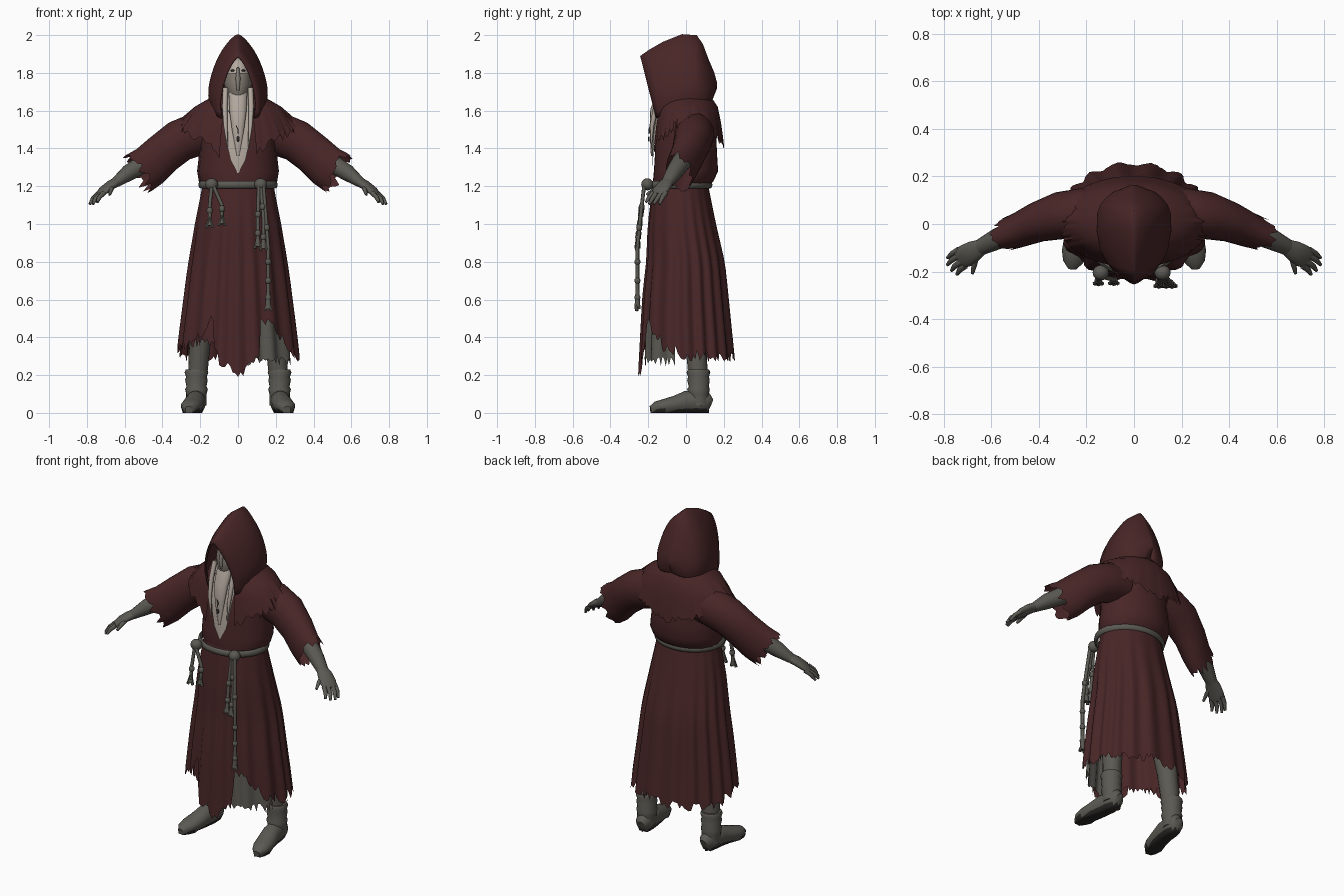
import bpy, bmesh, math, random
from mathutils import Vector

if "Cube" in bpy.data.objects:
    bpy.data.objects.remove(bpy.data.objects["Cube"])

random.seed(4)


def material(name, rgb):
    m = bpy.data.materials.new(name)
    m.diffuse_color = (*rgb, 1)
    m.use_nodes = True
    m.node_tree.nodes["Principled BSDF"].inputs["Base Color"].default_value = m.diffuse_color
    return m


RED = material("dark red cloth", (0.066, 0.019, 0.020))
GREY = material("worn grey", (0.105, 0.100, 0.085))
PALE = material("pale hair and skin", (0.46, 0.40, 0.35))
MASK = material("mask cloth", (0.23, 0.20, 0.17))
DARK = material("dark leather", (0.025, 0.022, 0.020))


def interp(table, x):
    """Linear lookup in rows of (key, value, value...), keys rising."""
    if x <= table[0][0]:
        return table[0][1:]
    for a, b in zip(table, table[1:]):
        if x <= b[0]:
            f = (x - a[0]) / (b[0] - a[0])
            return [p + (q - p) * f for p, q in zip(a[1:], b[1:])]
    return table[-1][1:]


def finish(name, bm, mat, angle=50):
    bmesh.ops.recalc_face_normals(bm, faces=bm.faces)
    me = bpy.data.meshes.new(name)
    bm.to_mesh(me)
    bm.free()
    ob = bpy.data.objects.new(name, me)
    bpy.context.collection.objects.link(ob)
    me.materials.append(mat)
    bpy.ops.object.select_all(action='DESELECT')
    ob.select_set(True)
    bpy.context.view_layer.objects.active = ob
    bpy.ops.object.shade_smooth_by_angle(angle=math.radians(angle))
    return ob


def grid(name, rows, mat, closed=True, caps=False, sx=1):
    """Skin a list of point rows."""
    bm = bmesh.new()
    vs = [[bm.verts.new((p[0] * sx, p[1], p[2])) for p in r] for r in rows]
    n = len(rows[0])
    for a, b in zip(vs, vs[1:]):
        for i in range(n if closed else n - 1):
            j = (i + 1) % n
            bm.faces.new((a[i], a[j], b[j], b[i]))
    if caps:
        bm.faces.new(vs[0])
        bm.faces.new(vs[-1])
    return finish(name, bm, mat)


def tube(name, pts, radii, mat, ref=(0, 0, 1), n=12, caps=True, sx=1, ragged=0):
    """Tube along a path; each radius is one number or (along ref, across)."""
    pts = [Vector(p) for p in pts]
    rows = []
    for k, p in enumerate(pts):
        t = (pts[min(k + 1, len(pts) - 1)] - pts[max(k - 1, 0)]).normalized()
        e1 = Vector(ref)
        e1 = (e1 - e1.dot(t) * t).normalized()
        e2 = t.cross(e1)
        a, b = radii[k] if isinstance(radii[k], tuple) else (radii[k], radii[k])
        row = []
        for i in range(n):
            w = math.tau * i / n
            jag = random.uniform(-1, 1) * ragged if k == len(pts) - 1 else 0
            row.append(p + e1 * a * math.cos(w) + e2 * b * math.sin(w) + t * jag)
        rows.append(row)
    return grid(name, rows, mat, caps=caps, sx=sx)


def ball(name, loc, size, mat, seg=16):
    bm = bmesh.new()
    bmesh.ops.create_uvsphere(bm, u_segments=seg, v_segments=seg * 3 // 4, radius=1)
    for v in bm.verts:
        v.co = Vector([c * s + l for c, s, l in zip(v.co, size, loc)])
    return finish(name, bm, mat)


# Skirt: pleated cone with a ragged hem and two front slits
SKIRT = [(0.2, 0.01, 0.325, 0.255), (0.4, 0.005, 0.305, 0.24), (0.6, 0, 0.28, 0.225),
         (0.8, 0, 0.255, 0.205), (1.0, -0.02, 0.225, 0.18), (1.22, -0.03, 0.185, 0.145)]
HEM = [(-180, .30), (-120, .29), (-90, .33), (-65, .36), (-35, .42), (-29, .54), (-25, .36),
       (-18, .28), (0, .21), (15, .25), (20, .30), (25, .47), (35, .47), (45, .42),
       (60, .35), (90, .30), (180, .30)]


def skirt_point(deg, z, scale=1.0):
    cy, rx, ry = interp(SKIRT, z)
    w = math.radians(deg)
    drop = min(1, (1.22 - z) / 0.5)
    s = scale * (1 + 0.035 * drop * math.cos(17 * w + 1.5 * math.sin(3 * w)))
    return (rx * s * math.sin(w), cy - ry * s * math.cos(w), z)


def skirt_rows(degs, hem, jag, scale=1.0, top=1.22, steps=12):
    hems = [hem(d) + random.uniform(-jag, jag) for d in degs]
    return [[skirt_point(d, top + (h - top) * k / steps, scale) for d, h in zip(degs, hems)]
            for k in range(steps + 1)]


ring = [-180 + 2.5 * i for i in range(144)]
grid("skirt", skirt_rows(ring, lambda d: interp(HEM, d)[0], 0.03), RED)
grid("grey_underskirt", skirt_rows([8 + 2.5 * i for i in range(27)],
     lambda d: 0.27, 0.025, 0.92, 0.9), GREY, closed=False)
grid("red_underskirt", skirt_rows([-72 + 2.5 * i for i in range(24)],
     lambda d: 0.37, 0.025, 0.92, 0.9), RED, closed=False)

# Torso, bulging over the belt
TORSO = [(1.19, -.03, .18, .14), (1.225, -.015, .205, .16), (1.28, 0, .214, .17),
         (1.36, 0, .205, .165), (1.46, 0, .20, .16), (1.55, .01, .21, .14),
         (1.62, .02, .15, .11), (1.67, .02, .10, .09)]
grid("torso", [[(rx * math.sin(math.tau * i / 40) * (1 + .012 * math.cos(math.pi * i)),
                 cy - ry * math.cos(math.tau * i / 40), z) for i in range(40)]
               for z, cy, rx, ry in TORSO], RED, caps=True)

# Chest opening with long pale beard
CHEST = [(1.27, -.178, .004), (1.34, -.178, .04), (1.42, -.176, .058), (1.50, -.170, .07),
         (1.58, -.155, .08), (1.64, -.135, .08), (1.70, -.12, .07)]
grid("chest", [[(hw * u / 4, y + .014 * (hw * u / .32) ** 2, z) for u in range(-4, 5)]
               for z, y, hw in CHEST], PALE, closed=False)
tube("beard", [(0, -.12, 1.70), (0, -.165, 1.60), (0, -.178, 1.50), (0, -.182, 1.36)],
     [(.03, .05), (.025, .045), (.015, .032), (.004, .006)], PALE, ref=(0, 1, 0))
tube("pendant_cord", [(-.05, -.16, 1.6), (0, -.196, 1.50), (.0, -.196, 1.46)], [.003] * 3, DARK, n=6)
ball("pendant", (0, -.197, 1.45), (.009, .005, .014), DARK, 8)

# Shoulder mantle, open at the front, ragged edge
MANTLE_HEM = [(18, 1.37), (30, 1.43), (60, 1.48), (90, 1.53), (135, 1.46), (180, 1.40)]
degs = [18 + 324 * i / 108 for i in range(109)]
hems = [interp(MANTLE_HEM, d if d < 180 else 360 - d)[0] + random.uniform(-.022, .022) for d in degs]
rows = []
for t, rx, ry, z in [(0, .12, .11, 1.68), (0, .17, .135, 1.655), (0, .23, .158, 1.62),
                     (.3, .275, .175, 1.595), (.65, .30, .185, 1.58), (1, .32, .192, 1.58)]:
    rows.append([(rx * math.sin(math.radians(d)), .01 - ry * math.cos(math.radians(d)),
                  z + (h - z) * t) for d, h in zip(degs, hems)])
grid("shoulder_mantle", rows, RED, closed=False)

# Hood: pointed arches swept from the face rim to the nape
# apex y, apex z, base y, base z, half width
HOOD = [(-.24, 1.885, -.155, 1.56, .098), (-.19, 1.92, -.14, 1.57, .122),
        (-.12, 1.96, -.10, 1.58, .145), (-.02, 2.0, -.03, 1.60, .16), (.055, 1.995, .04, 1.62, .157),
        (.085, 1.95, .075, 1.63, .145), (.115, 1.87, .105, 1.64, .12), (.145, 1.80, .125, 1.65, .09),
        (.16, 1.745, .135, 1.66, .045), (.16, 1.72, .14, 1.67, .003)]
rows = []
for ay, az, by, bz, w in HOOD:
    row = []
    for i in range(33):
        u = i / 16 - 1
        h = math.cos(u * math.pi / 2)
        x = math.copysign(w * max(0, 1 - h ** 2.2) ** .75, u) if i != 16 else 0
        x *= 1 - .12 * max(0, 1 - h * 4)
        row.append((x, by + (ay - by) * h, bz + (az - bz) * h))
    rows.append(row)
hood = grid("hood", rows, RED, closed=False)
mod = hood.modifiers.new("thickness", 'SOLIDIFY')
mod.thickness, mod.offset = 0.01, 0

# Head, mask and eyes
ball("head", (0, -.06, 1.76), (.07, .09, .125), PALE, 24)
tube("mask", [(0, -.065, 1.79), (0, -.07, 1.74), (0, -.075, 1.68), (0, -.085, 1.62)],
     [(.09, .073), (.098, .073), (.088, .06), (.045, .02)], MASK, ref=(0, 1, 0), n=24)
tube("nose", [(0, -.14, 1.83), (0, -.165, 1.77), (0, -.165, 1.70)], [.006, .013, .006], MASK, ref=(0, 1, 0))
for s, side in ((-1, "right"), (1, "left")):
    ball(side + "_eye", (.027 * s, -.134, 1.812), (.013, .005, .006), DARK, 8)
    # Long hair locks beside the beard
    tube(side + "_hair_lock", [(.066, -.13, 1.72), (.07, -.16, 1.62), (.066, -.18, 1.52), (.055, -.185, 1.40)],
         [.014, .014, .011, .003], PALE, ref=(0, 1, 0), n=8, sx=s)

    # Wide ragged sleeve
    tube(side + "_sleeve", [(.13, .045, 1.48), (.22, .045, 1.475), (.31, .035, 1.44), (.40, .01, 1.37),
                            (.47, -.02, 1.305), (.525, -.04, 1.27)],
         [(.10, .10), (.115, .105), (.112, .10), (.11, .085), (.115, .075), (.118, .068)],
         RED, n=36, caps=False, sx=s, ragged=.028)
    # Forearm, palm and fingers
    tube(side + "_forearm", [(.40, .01, 1.37), (.50, -.03, 1.32), (.58, -.065, 1.27), (.65, -.10, 1.218)],
         [.055, .05, .044, (.026, .034)], GREY, n=16, sx=s)
    tube(side + "_palm", [(.64, -.095, 1.225), (.675, -.115, 1.205), (.71, -.135, 1.178), (.735, -.15, 1.155)],
         [(.026, .033), (.024, .045), (.021, .048), (.012, .04)], GREY, n=16, sx=s)
    for k, (root, mid, tip) in enumerate([
            ((.735, -.108, 1.165), (.765, -.125, 1.14), (.785, -.142, 1.105)),
            ((.735, -.132, 1.160), (.768, -.152, 1.135), (.785, -.172, 1.105)),
            ((.725, -.158, 1.160), (.755, -.178, 1.135), (.768, -.196, 1.105)),
            ((.710, -.175, 1.165), (.735, -.195, 1.140), (.745, -.212, 1.115)),
            ((.665, -.130, 1.200), (.672, -.172, 1.180), (.680, -.208, 1.155))]):
        tube(f"{side}_finger_{k + 1}", [root, mid, tip], [.014, .012, .007], GREY, n=8, sx=s)

    # Leg and boot with rolled folds and a dark sole
    tube(side + "_leg", [(.215, .065, .18), (.20, .05, .40), (.18, .03, .60), (.12, 0, 1.0)],
         [.05, .058, .068, .085], GREY, ref=(0, 1, 0), n=16, sx=s)
    tube(side + "_boot_shaft", [(.22, .07, .04), (.22, .068, .10), (.22, .066, .125), (.22, .068, .14),
                                (.22, .066, .175), (.22, .066, .19), (.22, .066, .215), (.22, .066, .23)],
         [.054, .054, .06, .053, .06, .055, .063, .056], GREY, ref=(0, 1, 0), n=20, sx=s)
    foot = tube(side + "_boot_foot",
                [(.214, .132, .045), (.216, .115, .052), (.22, .06, .06), (.226, 0, .058), (.238, -.06, .045),
                 (.25, -.12, .036), (.257, -.16, .03), (.26, -.188, .022)],
                [(.03, .025), (.052, .042), (.06, .052), (.058, .052), (.045, .056),
                 (.036, .054), (.03, .042), (.014, .018)], GREY, n=20, sx=s)
    foot.data.materials.append(DARK)
    for v in foot.data.vertices:
        if v.co.z < .018:
            v.co.z = 0
    for f in foot.data.polygons:
        f.material_index = int(f.center.z < .014)

# Rope belt
belt = [(.198 * math.sin(math.tau * i / 48), -.04 - .168 * math.cos(math.tau * i / 48), 1.208)
        for i in range(48)]
belt_rows = []
for x, y, z in belt:
    d = Vector((x, y + .04, 0)).normalized()
    belt_rows.append([Vector((x, y, z)) + d * .012 * math.cos(math.tau * j / 8)
                      + Vector((0, 0, .02 * math.sin(math.tau * j / 8))) for j in range(8)])
grid("rope_belt", belt_rows + belt_rows[:1], GREY)

# Belt knots with hanging, knotted cords
for k, x in enumerate((-.14, .12)):
    ball(f"belt_knot_{k + 1}", (x, -.205, 1.21), (.034, .032, .032), GREY)
for k, (x0, x1, z1, knots) in enumerate([
        (-.14, -.15, .99, (1.07,)), (-.13, -.085, 1.0, (1.08,)),
        (.11, .105, .88, (1.05, .95)), (.12, .135, .87, (1.09, .93)),
        (.135, .16, .55, (.98, .80, .70, .61))]):
    def cord(f):
        z = 1.2 + (z1 - 1.2) * f
        return (x0 + (x1 - x0) * min(1, f * 2), -.222 - .035 * min(1, (1.2 - z) / .3), z)
    tube(f"cord_{k + 1}", [cord(f / 6) for f in range(7)], [.010] * 6 + [.016], GREY, ref=(0, 1, 0), n=8)
    for j, z in enumerate(knots):
        ball(f"cord_{k + 1}_knot_{j + 1}", cord((z - 1.2) / (z1 - 1.2)), (.017, .016, .02), GREY, 8)
    for j in (-1, 1):
        tip = Vector(cord(1))
        tube(f"cord_{k + 1}_tassel_{j}", [tip + Vector((0, 0, .05)), tip + Vector((.016 * j, -.004, -.01))],
             [.006, .009], GREY, ref=(0, 1, 0), n=6)
